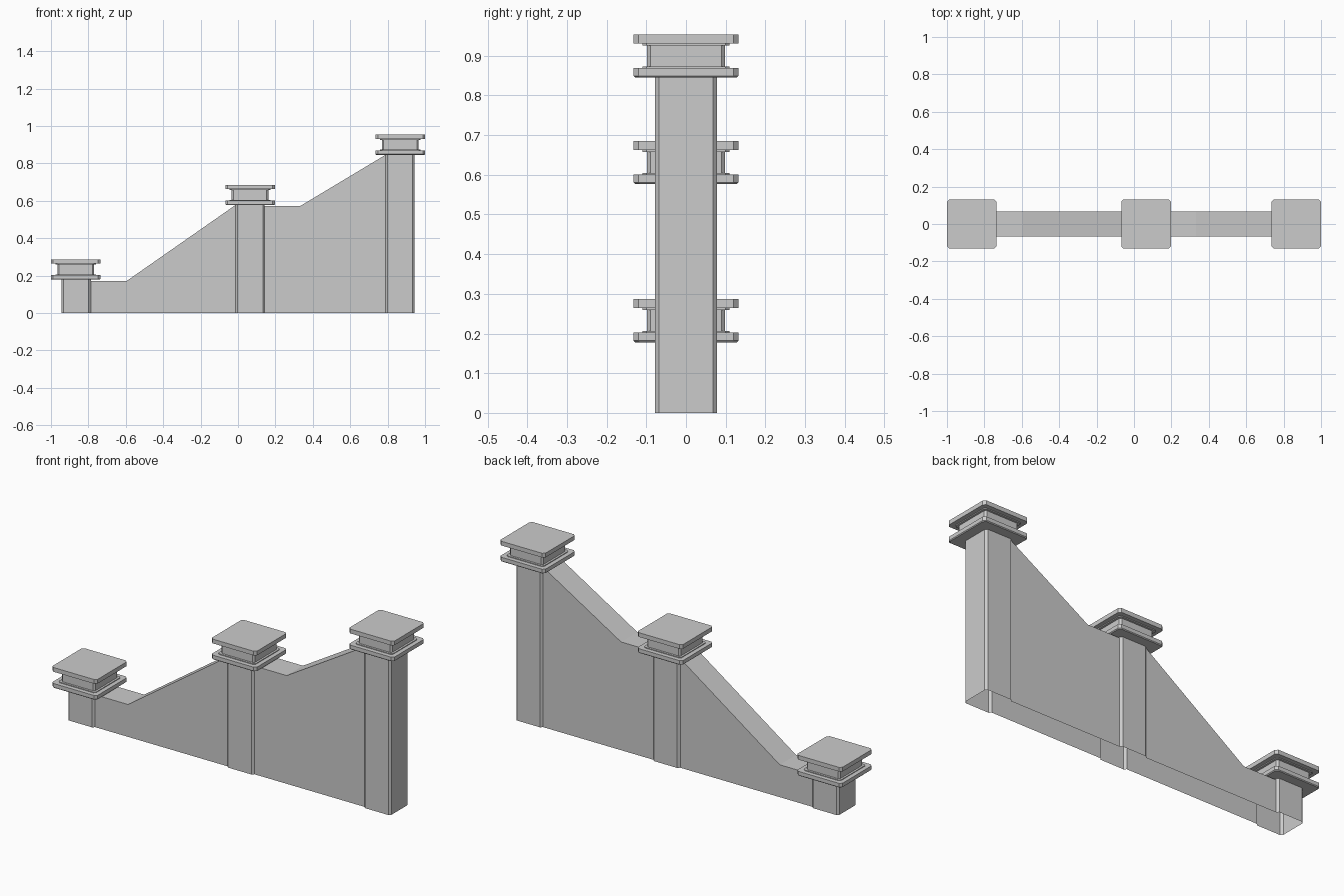
import bpy, bmesh

if "Cube" in bpy.data.objects:
    bpy.data.objects.remove(bpy.data.objects["Cube"])

HALF, CH = 0.0785, 0.0105          # post half width and corner chamfer
WALL = HALF - CH                   # wall half thickness
POSTS = [(-0.866, 0.178), (0.0645, 0.577), (0.866, 0.845)]   # x, top height


def finish(name, bm):
    bmesh.ops.remove_doubles(bm, verts=bm.verts, dist=1e-5)
    bmesh.ops.recalc_face_normals(bm, faces=bm.faces)
    me = bpy.data.meshes.new(name)
    bm.to_mesh(me)
    bm.free()
    ob = bpy.data.objects.new(name, me)
    bpy.context.collection.objects.link(ob)
    return ob


def post_plan(x, z):
    """Left-to-right outline of one side of a post: (x, half depth, top)."""
    return [(x - HALF, WALL, z), (x - HALF + CH, HALF, z),
            (x + HALF - CH, HALF, z), (x + HALF, WALL, z)]


# Wall and posts: one shell, open underneath, swept along x
(p0, p1, p2) = [post_plan(*p) for p in POSTS]
stations = p0 + [(-0.787, WALL, 0.171), (-0.596, WALL, 0.171)]
stations += p1 + [(0.143, WALL, 0.572), (0.332, WALL, 0.572)] + p2
bm = bmesh.new()
rows = []
for x, d, z in stations:
    rows.append([bm.verts.new(c) for c in
                 ((x, -d, 0), (x, -d, z), (x, d, z), (x, d, 0))])
for a, b in zip(rows, rows[1:]):
    if abs(a[0].co.x - b[0].co.x) < 0.002:      # small step beside a post
        for v, w in zip(a, b):
            v.co.x = w.co.x
        bm.faces.new((a[1], b[1], b[2], a[2]))
        for v, w in ((a[0], b[0]), (a[3], b[3])):
            w.co = v.co
        continue
    for i in range(3):
        bm.faces.new((a[i], b[i], b[i + 1], a[i + 1]))
for end in (rows[0], rows[-1]):
    bm.faces.new(end)
finish("stepped_wall_with_posts", bm)

# Cap profile: (half width, height above post top, corner chamfer)
CAP = [(0.128, 0.0, 0.012), (0.132, 0.004, 0.012), (0.132, 0.024, 0.012),
       (0.109, 0.024, 0.010), (0.109, 0.028, 0.010), (0.098, 0.028, 0.009),
       (0.098, 0.081, 0.009), (0.109, 0.081, 0.010), (0.109, 0.086, 0.010),
       (0.132, 0.086, 0.012), (0.132, 0.1085, 0.012)]


def cap(name, x, z):
    bm = bmesh.new()
    rings = []
    for h, dz, c in CAP:
        k = h - c
        plan = [(-k, -h), (k, -h), (h, -k), (h, k), (k, h), (-k, h), (-h, k), (-h, -k)]
        rings.append([bm.verts.new((x + px, py, z + dz)) for px, py in plan])
    for a, b in zip(rings, rings[1:]):
        for i in range(8):
            j = (i + 1) % 8
            bm.faces.new((a[i], a[j], b[j], b[i]))
    bm.faces.new(rings[0][::-1])
    bm.faces.new(rings[-1])
    finish(name, bm)


# Post caps
for side, (x, z) in zip(("low", "middle", "high"), POSTS):
    cap(side + "_post_cap", x + (0.002 if x > 0.5 else -0.002 if x < -0.5 else 0), z)
